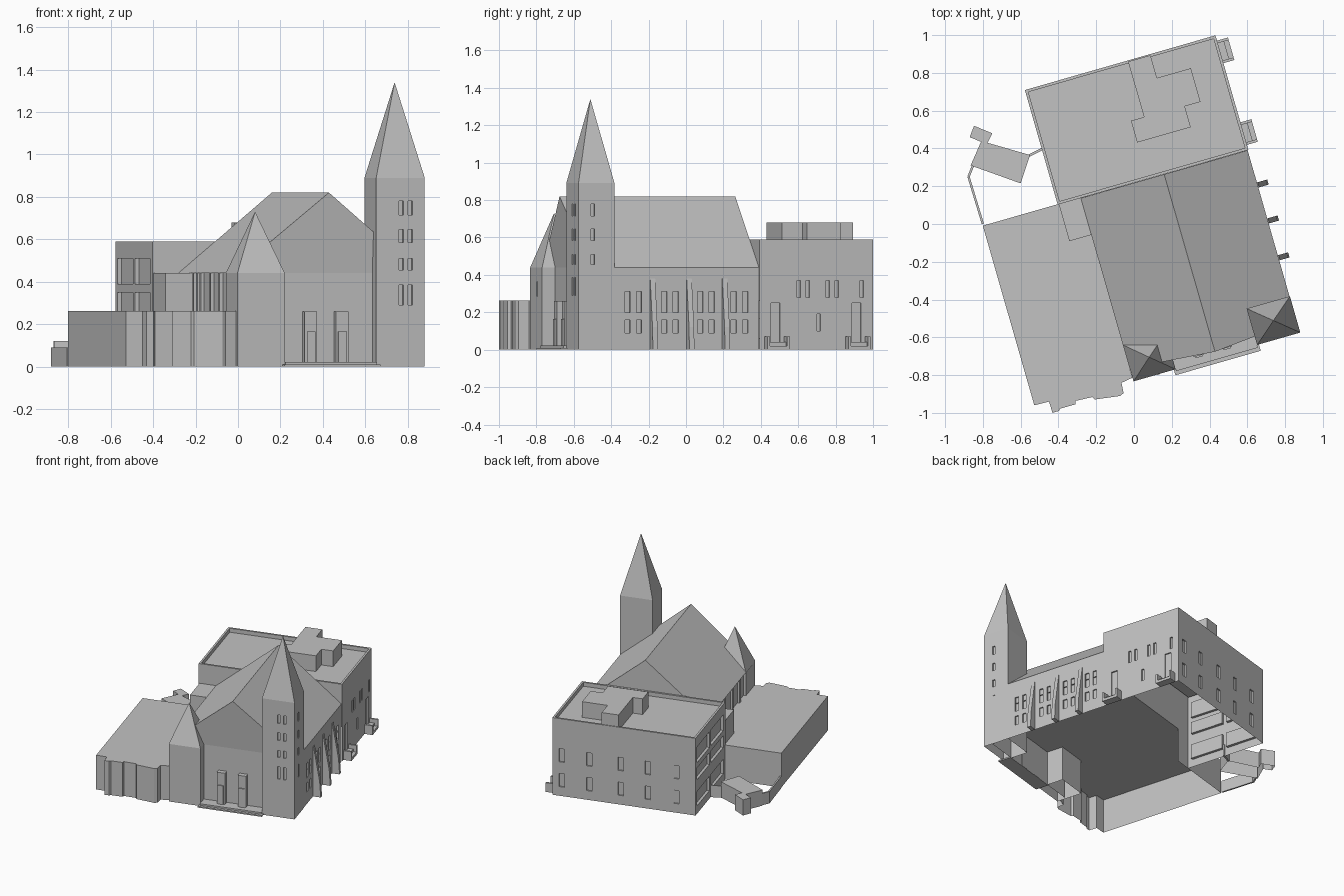
import bpy, bmesh, math

ANGLE = math.radians(16)      # the whole building is turned on its plot
SLAB = 0.262                  # level of the low roof and the slab under the hall

if "Cube" in bpy.data.objects:
    bpy.data.objects.remove(bpy.data.objects["Cube"], do_unlink=True)

grey = bpy.data.materials.new("stone grey")
grey.use_nodes = True
COLOUR = (0.54, 0.54, 0.54, 1)
grey.diffuse_color = COLOUR
grey.node_tree.nodes["Principled BSDF"].inputs["Base Color"].default_value = COLOUR


def add_prism(bm, pts, z0, z1, floor=True, apex=None):
    """Extrude a plan outline; with an apex, finish it as a spire."""
    low = [bm.verts.new((x, y, z0)) for x, y in pts]
    top = [bm.verts.new((x, y, z1)) for x, y in pts]
    n = len(pts)
    for i in range(n):
        j = (i + 1) % n
        bm.faces.new((low[i], low[j], top[j], top[i]))
    if floor:
        bm.faces.new(low[::-1])
    if apex:
        tip = bm.verts.new(apex)
        for i in range(n):
            bm.faces.new((top[i], top[(i + 1) % n], tip))
    else:
        bm.faces.new(top)


def rect(u0, u1, v0, v1):
    return [(u0, v0), (u1, v0), (u1, v1), (u0, v1)]


def finish(name, bm, turn=True):
    bmesh.ops.recalc_face_normals(bm, faces=bm.faces)
    mesh = bpy.data.meshes.new(name)
    bm.to_mesh(mesh)
    bm.free()
    mesh.materials.append(grey)
    obj = bpy.data.objects.new(name, mesh)
    bpy.context.collection.objects.link(obj)
    if turn:
        obj.rotation_euler.z = ANGLE
    return obj


def prism(name, pts, z0, z1, floor=True, apex=None, turn=True):
    bm = bmesh.new()
    add_prism(bm, pts, z0, z1, floor, apex)
    return finish(name, bm, turn)


def boxes(name, items):
    """One object from many boxes given as (u0, u1, v0, v1, z0, z1)."""
    bm = bmesh.new()
    for u0, u1, v0, v1, z0, z1 in items:
        add_prism(bm, rect(u0, u1, v0, v1), z0, z1)
    return finish(name, bm)


def cut(obj, items):
    """Carve recesses out of a part."""
    cutter = boxes("cutter", items)
    cutter.hide_render = True
    mod = obj.modifiers.new("recesses", 'BOOLEAN')
    mod.operation = 'DIFFERENCE'
    mod.solver = 'EXACT'
    mod.object = cutter
    bpy.context.view_layer.objects.active = obj
    bpy.ops.object.modifier_apply(modifier=mod.name)
    bpy.data.objects.remove(cutter, do_unlink=True)


def hollow(obj, inner=None):
    """Open a part underneath, and drop inner walls below the slab."""
    bm = bmesh.new()
    bm.from_mesh(obj.data)
    if inner:
        bmesh.ops.bisect_plane(bm, geom=bm.verts[:] + bm.edges[:] + bm.faces[:],
                               plane_co=(0, 0, SLAB), plane_no=(0, 0, 1))
    drop = []
    for f in bm.faces:
        c = f.calc_center_median()
        if c.z < 0.001 or (inner and c.z < SLAB and inner(c)):
            drop.append(f)
    bmesh.ops.delete(bm, geom=drop, context='FACES')
    bm.to_mesh(obj.data)
    bm.free()


D = 0.01                      # window depth


def right_win(u, v, z0, z1, w=0.02):
    return (u - D, u + 0.05, v - w / 2, v + w / 2, z0, z1)


def front_win(u, v, z0, z1, w=0.02):
    return (u - w / 2, u + w / 2, v - 0.05, v + D, z0, z1)


# Rear block with parapet and recessed windows
rear = prism("rear_block", rect(-0.36, 0.69, 0.21, 0.841), 0, 0.59)
cuts = [(-0.345, 0.675, 0.225, 0.826, 0.56, 0.7)]
for u in (0.62, 0.42, 0.19, -0.01, -0.22):
    for z0, z1 in ((0.07, 0.17), (0.26, 0.36)):
        cuts.append((u - 0.02, u + 0.02, 0.841 - D, 0.9, z0, z1))
for v in (0.43, 0.48, 0.59, 0.64):
    cuts.append(right_win(0.69, v, 0.28, 0.37))
cuts += [right_win(0.69, 0.54, 0.10, 0.19), right_win(0.69, 0.78, 0.28, 0.37),
         right_win(0.69, 0.30, 0.04, 0.25, 0.05), right_win(0.69, 0.75, 0.04, 0.25, 0.05)]
for v0, v1 in ((0.25, 0.51), (0.545, 0.81)):      # big window bays on the left
    for z0, z1 in ((0.06, 0.17), (0.26, 0.35), (0.39, 0.51)):
        cuts.append((-0.45, -0.36 + 0.02, v0, v1, z0, z1))
cut(rear, cuts)
hollow(rear, lambda c: abs(c.y - 0.21) < 0.002)

# Plant rooms on the rear roof
plan = [(0.135, 0.41), (0.43, 0.41), (0.43, 0.525), (0.517, 0.525), (0.517, 0.71),
        (0.33, 0.71), (0.33, 0.835), (0.207, 0.835), (0.207, 0.53), (0.135, 0.53)]
prism("roof_plant_room", plan, 0.56, 0.68, floor=False)

# Side door steps with low rails
for i, v in enumerate((0.30, 0.75)):
    boxes(f"side_steps_{i + 1}", [
        (0.69, 0.75, v - 0.06, v + 0.06, 0, 0.02),
        (0.69, 0.725, v - 0.05, v + 0.05, 0.015, 0.04),
        (0.69, 0.75, v - 0.062, v - 0.048, 0, 0.07),
        (0.69, 0.75, v + 0.048, v + 0.062, 0, 0.07)])

# Main hall walls
hall = prism("hall_walls", rect(-0.215, 0.686, -0.728, 0.21), 0, 0.44)
cuts = []
for v in (-0.49, -0.285, -0.085, 0.10):
    for s in (-0.032, 0.032):
        cuts.append(right_win(0.686, v + s, 0.20, 0.31, 0.03))
        cuts.append(right_win(0.686, v + s, 0.09, 0.16, 0.03))
cut(hall, cuts)
hollow(hall, lambda c: c.x < -0.21 or c.y > 0.208)

# Slab under the hall, between the two towers
bm = bmesh.new()
plan = [(0, -0.728), (0.45, -0.728), (0.45, -0.595), (0.686, -0.595),
        (0.686, 0.21), (-0.233, 0.21), (-0.233, -0.6), (0, -0.6)]
bm.faces.new([bm.verts.new((u, v, SLAB)) for u, v in plan])
finish("hall_slab", bm)

# Hall gable roof, leaning forward at the ridge
bm = bmesh.new()
ends = []
for v, v_ridge in ((-0.728, -0.768), (0.209, 0.209)):
    ends.append([bm.verts.new(p) for p in
                 ((-0.233, v, 0.44), (0.686, v, 0.44), (0.226, v_ridge, 0.82))])
a, b = ends
bm.faces.new(a)
bm.faces.new(b)
for i in range(3):
    j = (i + 1) % 3
    bm.faces.new((a[i], a[j], b[j], b[i]))
finish("hall_roof", bm)

# Entrance piers and steps
boxes("entrance_piers", [(u - 0.03, u + 0.03, -0.765, -0.725, 0, 0.26) for u in (0.138, 0.292)]
      + [(u - 0.02, u + 0.02, -0.773, -0.725, 0, 0.165) for u in (0.138, 0.292)])
boxes("entrance_steps", [(-0.01, 0.46, -0.83, -0.728, 0, 0.01), (0, 0.45, -0.81, -0.728, 0, 0.022)])

# Tapered buttresses on the right wall
bm = bmesh.new()
for v in (0.018, -0.180, -0.383):
    sides = []
    for dv in (-0.014, 0.014):
        sides.append([bm.verts.new((u, v + dv, z)) for u, z in
                      ((0.685, 0), (0.743, 0), (0.735, 0.12), (0.69, 0.38), (0.685, 0.38))])
    p, q = sides
    bm.faces.new(p)
    bm.faces.new(q)
    for i in range(5):
        j = (i + 1) % 5
        bm.faces.new((p[i], p[j], q[j], q[i]))
finish("buttresses", bm)

# Pilasters along the left wall, under the eaves
boxes("left_pilasters", [(-0.232, -0.21, v - 0.012, v + 0.012, SLAB, 0.44)
                         for v in (-0.04, -0.10, -0.16, -0.33, -0.48)])

# Annex between hall and rear block
prism("corner_annex", rect(-0.354, -0.215, 0.007, 0.21), SLAB, 0.44)

# Tall spire tower
tower = prism("tall_tower", rect(0.45, 0.688, -0.795, -0.595), 0, 0.89,
              apex=(0.569, -0.695, 1.34))
cuts = []
for z0, z1 in ((0.29, 0.385), (0.455, 0.51), (0.585, 0.645), (0.715, 0.78)):
    cuts += [front_win(0.573, -0.795, z0, z1), front_win(0.617, -0.795, z0, z1),
             right_win(0.688, -0.715, z0, z1)]
cut(tower, cuts)
hollow(tower)

# Short spire tower, with a slit window
prism("short_tower", rect(-0.232, 0.0, -0.80, -0.60), 0, 0.44,
      floor=False, apex=(-0.117, -0.70, 0.73))
boxes("slit_window", [(-0.10, -0.09, -0.803, -0.799, 0.285, 0.365)])

# Low left wing with a stepped front, open underneath and towards the hall
plan = [(-0.772, 0.212), (-0.772, -0.777), (-0.692, -0.780), (-0.690, -0.842),
        (-0.655, -0.842), (-0.645, -0.832), (-0.561, -0.832), (-0.555, -0.815),
        (-0.465, -0.820), (-0.455, -0.836), (-0.320, -0.855), (-0.300, -0.845),
        (-0.295, -0.790), (-0.233, -0.780), (-0.233, 0.212)]
wing = prism("left_wing", plan, 0, SLAB, floor=False)
hollow(wing, lambda c: abs(c.x + 0.233) < 0.002)

# Garden shed and the low walls joining it to the building
shed = [(-0.847, 0.52), (-0.87, 0.46), (-0.81, 0.435), (-0.865, 0.31), (-0.60, 0.215),
        (-0.55, 0.365), (-0.775, 0.43), (-0.75, 0.48)]
prism("garden_shed", shed, 0, 0.12, floor=False, turn=False)


def wall(name, a, b, t=0.012, h=0.09):
    dx, dy = b[0] - a[0], b[1] - a[1]
    k = t / 2 / math.hypot(dx, dy)
    nx, ny = -dy * k, dx * k
    prism(name, [(a[0] + nx, a[1] + ny), (a[0] - nx, a[1] - ny),
                 (b[0] - nx, b[1] - ny), (b[0] + nx, b[1] + ny)], 0, h, turn=False)


wall("garden_wall_long", (-0.80, 0.0), (-0.876, 0.25))
wall("garden_wall_short", (-0.876, 0.25), (-0.85, 0.315))
wall("garden_wall_link", (-0.56, 0.36), (-0.48, 0.40))
